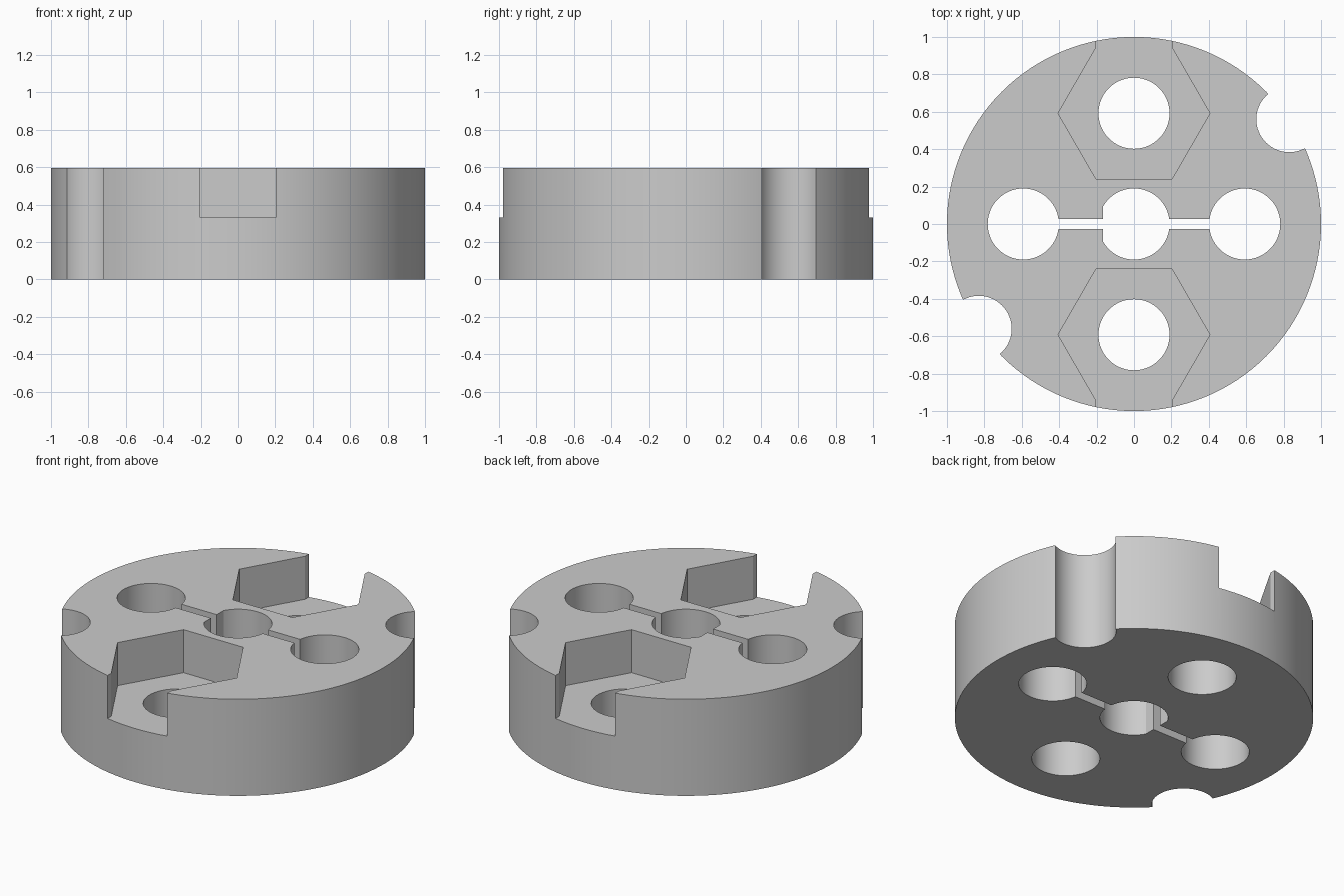
import bpy
import math

cube = bpy.data.objects.get("Cube")
if cube:
    bpy.data.objects.remove(cube, do_unlink=True)

HEIGHT = 0.595
FLOOR = 0.33       # floor of the hexagonal pockets
HOLE_R = 0.19
OFFSET = 0.592     # distance of the outer holes from the centre

grey = bpy.data.materials.new("grey")
grey.use_nodes = True
colour = (0.6, 0.6, 0.6, 1)
grey.diffuse_color = colour
grey.node_tree.nodes["Principled BSDF"].inputs["Base Color"].default_value = colour


def circle(x, y, r, sides=64):
    return [(x + r * math.cos(math.tau * i / sides),
             y + r * math.sin(math.tau * i / sides)) for i in range(sides)]


def box(x0, x1, y0, y1):
    return [(x0, y0), (x1, y0), (x1, y1), (x0, y1)]


def prism(name, outline, z0, z1):
    """Extrude a counter-clockwise outline from z0 to z1."""
    n = len(outline)
    verts = [(x, y, z) for z in (z0, z1) for x, y in outline]
    faces = [list(range(n))[::-1], list(range(n, 2 * n))]
    faces += [(i, (i + 1) % n, n + (i + 1) % n, n + i) for i in range(n)]
    mesh = bpy.data.meshes.new(name)
    mesh.from_pydata(verts, [], faces)
    obj = bpy.data.objects.new(name, mesh)
    bpy.context.collection.objects.link(obj)
    return obj


# Round body
body = prism("disc_body", circle(0, 0, 1, 128), 0, HEIGHT)
body.data.materials.append(grey)
bpy.context.view_layer.objects.active = body
body.select_set(True)


def cut(outline, z0=-0.1):
    cutter = prism("cutter", outline, z0, HEIGHT + 0.1)
    cutter.hide_render = True
    mod = body.modifiers.new("cut", "BOOLEAN")
    mod.operation = "DIFFERENCE"
    mod.solver = "EXACT"
    mod.object = cutter
    bpy.ops.object.modifier_apply(modifier=mod.name)
    bpy.data.objects.remove(cutter, do_unlink=True)


# Centre bore with one flat side
half = math.acos(-0.165 / HOLE_R)
cut([(HOLE_R * math.cos(a), HOLE_R * math.sin(a))
     for a in (half * (i / 32 - 1) for i in range(65))])

for side in (-1, 1):
    # Side holes, and slots joining them to the bore
    cut(circle(side * OFFSET, 0, HOLE_R))
    inner, outer = sorted((side * 0.13, side * 0.5))
    cut(box(inner, outer, -0.028, 0.028))
    # Hexagonal pocket, open to the rim, with a hole through its floor
    cut(circle(0, side * OFFSET, 0.406, 6), FLOOR)
    near, far = sorted((side * 0.7, side * 1.1))
    cut(box(-0.203, 0.203, near, far), FLOOR)
    cut(circle(0, side * OFFSET, HOLE_R))
    # Round notch in the rim
    cut(circle(side * 0.83, side * 0.56, 0.176))

bpy.ops.object.shade_smooth_by_angle(angle=math.radians(25))
